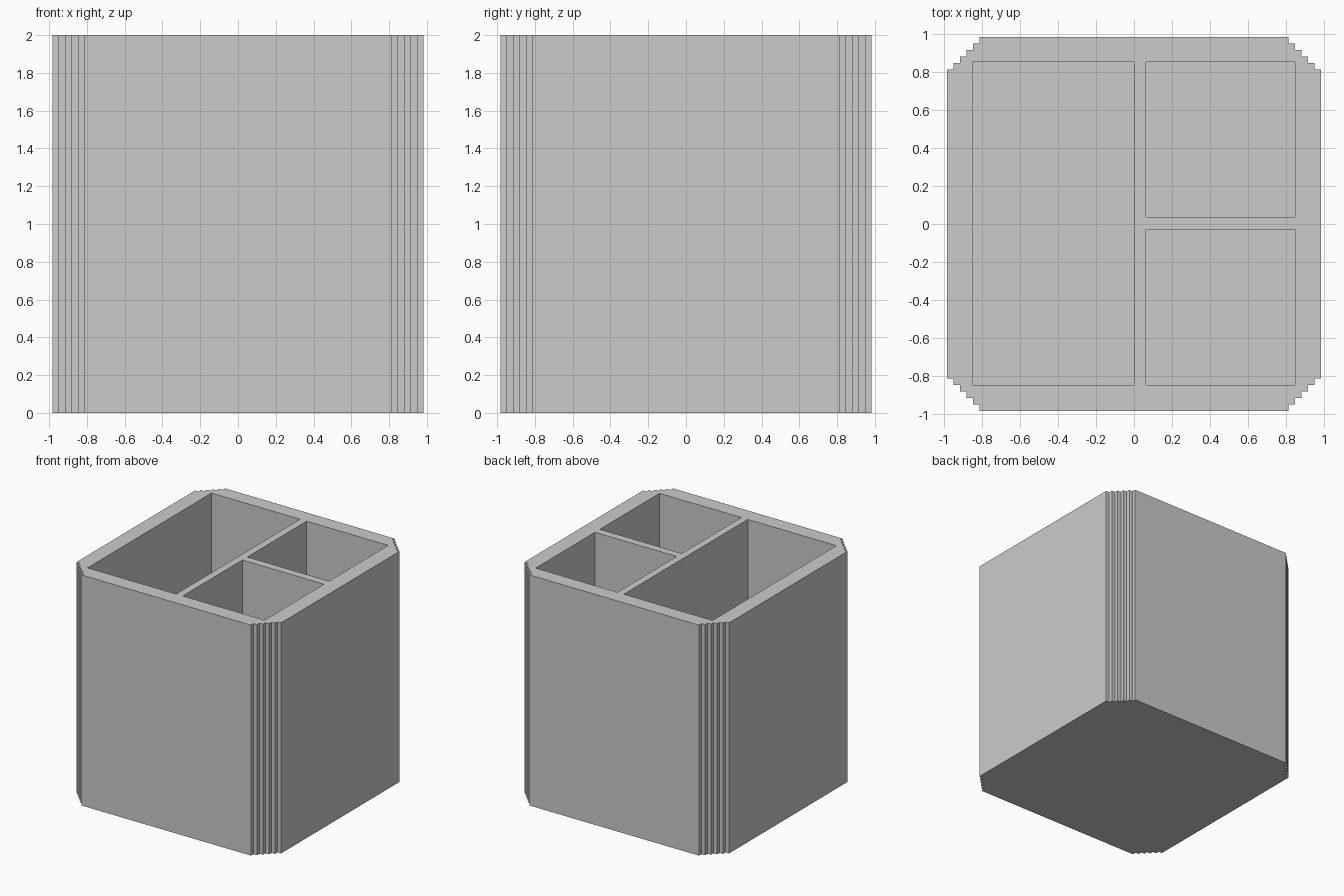
import bpy, bmesh

if "Cube" in bpy.data.objects:
    bpy.data.objects.remove(bpy.data.objects["Cube"])

HALF, STEP, HEIGHT, FLOOR = 0.983, 0.034, 2.0, 0.1


def prism(name, outline, z0, z1):
    """Extrude a closed counter-clockwise outline from z0 to z1."""
    bm = bmesh.new()
    base = bm.faces.new([bm.verts.new((x, y, z0)) for x, y in outline])
    top = bmesh.ops.extrude_face_region(bm, geom=[base])["geom"]
    verts = [v for v in top if isinstance(v, bmesh.types.BMVert)]
    bmesh.ops.translate(bm, verts=verts, vec=(0, 0, z1 - z0))
    bmesh.ops.recalc_face_normals(bm, faces=bm.faces)
    mesh = bpy.data.meshes.new(name)
    bm.to_mesh(mesh)
    bm.free()
    obj = bpy.data.objects.new(name, mesh)
    bpy.context.collection.objects.link(obj)
    return obj


# One stepped corner, repeated by quarter turns
corner = []
for i in range(6):
    x, y = HALF - (5 - i) * STEP, HALF - i * STEP
    if i:
        corner.append((x, y + STEP))
        corner.append((x, y))
    else:
        corner.append((x, y))
# Remove the outward spikes: keep only the inset stair points
corner = [(HALF - 5 * STEP, HALF)]
for i in range(1, 6):
    y = HALF - i * STEP
    corner += [(HALF - (6 - i) * STEP, y), (HALF - (5 - i) * STEP, y)]
corner.reverse()  # counter-clockwise

outline = []
for turn in range(4):
    outline += corner
    corner = [(-y, x) for x, y in corner]

holder = prism("desk_organizer", outline, 0, HEIGHT)

# Three open compartments: x0, x1, y0, y1
pockets = [(-0.85, 0.0, -0.847, 0.851),
           (0.063, 0.847, 0.038, 0.851),
           (0.063, 0.847, -0.847, -0.03)]
for i, (x0, x1, y0, y1) in enumerate(pockets):
    cutter = prism(f"compartment_cutter_{i + 1}",
                   [(x0, y0), (x1, y0), (x1, y1), (x0, y1)], FLOOR, HEIGHT + 0.2)
    cutter.hide_render = True
    cutter.hide_set(True)
    mod = holder.modifiers.new(f"compartment_{i + 1}", 'BOOLEAN')
    mod.operation = 'DIFFERENCE'
    mod.solver = 'EXACT'
    mod.object = cutter
